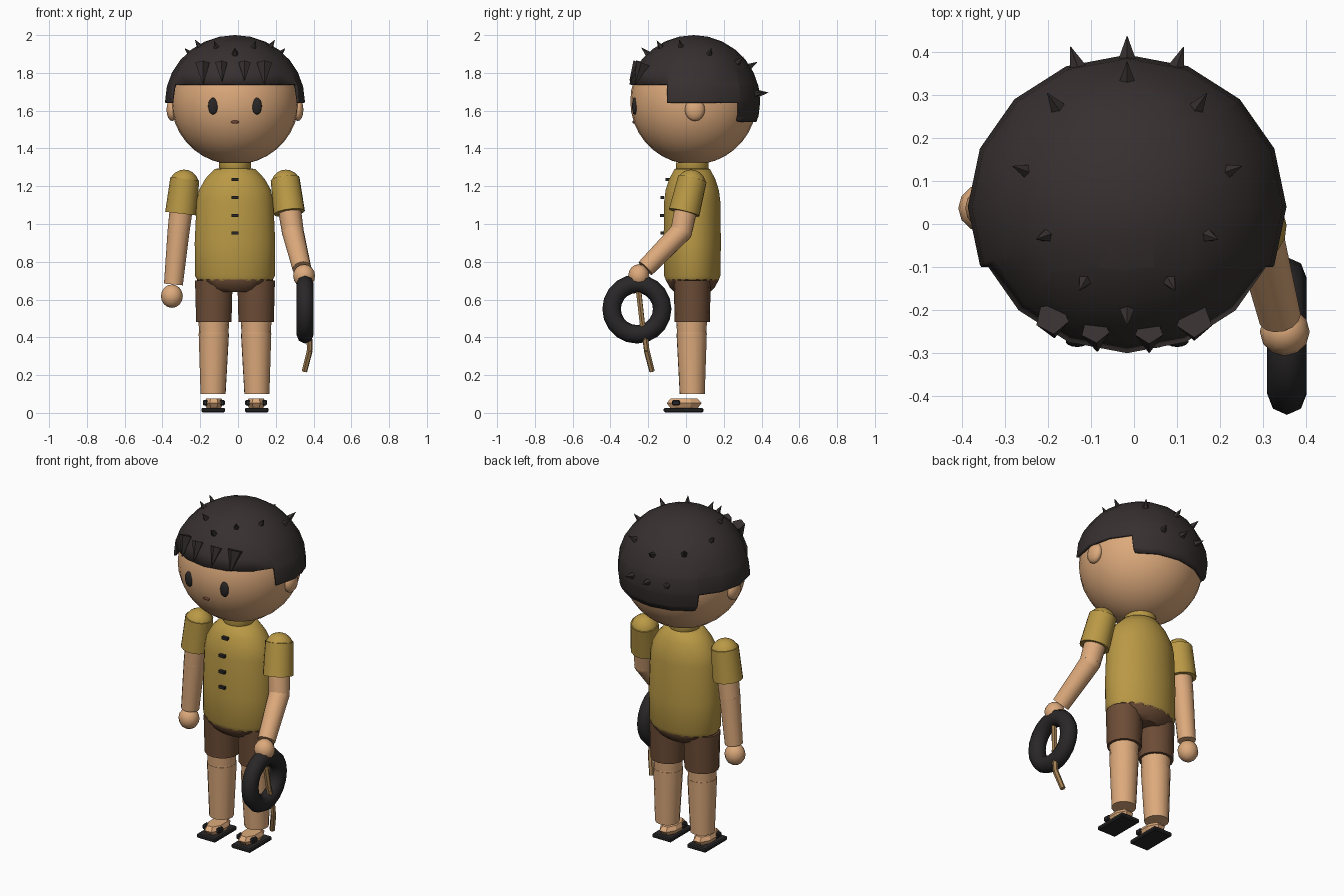
import bpy, bmesh, math
from mathutils import Vector, Matrix

if "Cube" in bpy.data.objects:
    bpy.data.objects.remove(bpy.data.objects["Cube"])

CX, CY = -0.016, 0.037          # centre line of the body


def material(name, rgb):
    m = bpy.data.materials.new(name)
    m.diffuse_color = (*rgb, 1)
    m.use_nodes = True
    m.node_tree.nodes["Principled BSDF"].inputs["Base Color"].default_value = m.diffuse_color
    return m


SKIN = material("skin", (0.72, 0.40, 0.20))
HAIR = material("hair dark brown", (0.038, 0.029, 0.029))
SHIRT = material("mustard cloth", (0.49, 0.32, 0.06))
SHORTS = material("brown cloth", (0.15, 0.073, 0.037))
RUBBER = material("black rubber", (0.022, 0.020, 0.020))
WOOD = material("wood", (0.36, 0.21, 0.085))
EYE = material("eye black", (0.022, 0.019, 0.019))
LIP = material("lip brown", (0.16, 0.06, 0.035))


def finish(name, bm, mat, angle=35):
    bmesh.ops.recalc_face_normals(bm, faces=bm.faces)
    me = bpy.data.meshes.new(name)
    for f in bm.faces:
        f.smooth = angle > 0
    bm.to_mesh(me)
    bm.free()
    if angle > 0:
        me.set_sharp_from_angle(angle=math.radians(angle))
    me.materials.append(mat)
    ob = bpy.data.objects.new(name, me)
    bpy.context.collection.objects.link(ob)
    return ob


def ellipsoid_bm(c, r, seg, rings):
    bm = bmesh.new()
    bmesh.ops.create_uvsphere(bm, u_segments=seg, v_segments=rings, radius=1)
    bmesh.ops.transform(bm, matrix=Matrix.Translation(c) @ Matrix.Diagonal((*r, 1)), verts=bm.verts)
    return bm


def ball(name, c, r, mat, seg=16, rings=10):
    return finish(name, ellipsoid_bm(c, r, seg, rings), mat, 60)


def limb(name, a, b, r0, r1, mat, n=12, angle=50):
    """Tapered round bar from a to b."""
    a, b = Vector(a), Vector(b)
    d = b - a
    bm = bmesh.new()
    bmesh.ops.create_cone(bm, cap_ends=True, segments=n, radius1=r0, radius2=r1, depth=d.length)
    rot = d.to_track_quat('Z', 'Y').to_matrix().to_4x4()
    bmesh.ops.transform(bm, matrix=Matrix.Translation((a + b) / 2) @ rot, verts=bm.verts)
    return finish(name, bm, mat, angle)


def loft(name, cx, cy, rows, mat, n=20, angle=40):
    """Stack of ellipses given as (z, x radius, y radius)."""
    bm = bmesh.new()
    loops = []
    for z, rx, ry in rows:
        loops.append([bm.verts.new((cx + rx * math.cos(t), cy + ry * math.sin(t), z))
                      for t in [2 * math.pi * (i + 0.5) / n for i in range(n)]])
    for p, q in zip(loops, loops[1:]):
        for i in range(n):
            j = (i + 1) % n
            bm.faces.new((p[i], p[j], q[j], q[i]))
    bm.faces.new(loops[0])
    bm.faces.new(loops[-1])
    return finish(name, bm, mat, angle)


def box(name, c, size, mat, bevel=0):
    bm = bmesh.new()
    bmesh.ops.create_cube(bm, size=1)
    bmesh.ops.transform(bm, matrix=Matrix.Translation(c) @ Matrix.Diagonal((*size, 1)), verts=bm.verts)
    if bevel:
        bmesh.ops.bevel(bm, geom=list(bm.edges), offset=bevel, segments=1, affect='EDGES')
    return finish(name, bm, mat, 0)


# head and face
HC = Vector((CX, 0.04, 1.65))
HR = Vector((0.338, 0.335, 0.335))
ball("head", HC, HR, SKIN, 28, 18)


def face_y(x, z):
    k = 1 - ((x - HC.x) / HR.x) ** 2 - ((z - HC.z) / HR.z) ** 2
    return HC.y - HR.y * math.sqrt(k)


for s, side in ((-1, "left"), (1, "right")):
    ex = CX + s * 0.116
    ball(side + "_eye", (ex, face_y(ex, 1.624) + 0.002, 1.624), (0.027, 0.014, 0.045), EYE, 14, 8)
    ball(side + "_ear", (CX + s * 0.333, 0.047, 1.605), (0.03, 0.053, 0.06), SKIN, 14, 8)
ball("mouth", (CX, face_y(CX, 1.54), 1.54), (0.022, 0.008, 0.009), LIP, 10, 6)

# hair cap, trimmed in three steps from fringe to nape
AR = Vector((0.37, 0.353, 0.35))
bm = ellipsoid_bm(HC, AR, 16, 14)
for co, no in (((0, -0.10, 0), (0, 1, 0)), ((0, 0.28, 0), (0, 1, 0)),
               ((0, 0, 1.74), (0, 0, 1)), ((0, 0, 1.64), (0, 0, 1)), ((0, 0, 1.54), (0, 0, 1))):
    bmesh.ops.bisect_plane(bm, geom=bm.verts[:] + bm.edges[:] + bm.faces[:], plane_co=co, plane_no=no)


def hair_line(y):
    return 1.74 if y < -0.10 else 1.64 if y < 0.28 else 1.54


drop = []
for f in bm.faces:
    c = f.calc_center_median()
    if c.z < hair_line(c.y):
        drop.append(f)
bmesh.ops.delete(bm, geom=drop, context='FACES')
cap = finish("hair_cap", bm, HAIR, 40)
rim = cap.modifiers.new("thickness", 'SOLIDIFY')
rim.thickness = 0.015
rim.offset = -1

# small hair tufts on the crown, (x offset, y offset, size)
tufts = [(0, 0.30, 1), (0, -0.245, 1)]
for s in (-1, 1):
    tufts += [(s * 0.165, 0.235, 1), (s * 0.24, 0.085, 0.9), (s * 0.19, -0.068, 0.9), (s * 0.10, -0.175, 0.9)]
dirs = []
for x, y, k in tufts:
    z = math.sqrt(1 - (x / AR.x) ** 2 - (y / AR.y) ** 2) * AR.z
    dirs.append((Vector((x, y, z)), k))
for x, y in ((0, 0.347), (-0.115, 0.325), (0.115, 0.325)):      # row at the back
    dirs.append((Vector((x, y, 0.04)), 1.15))
for i, (p, k) in enumerate(dirs):
    d = p.normalized()
    limb(f"hair_tuft_{i}", HC + p - d * 0.015, HC + p + d * 0.043 * k, 0.022 * k, 0.001, HAIR, 5, 0)

# fringe locks hanging over the forehead
for x, r, h in ((-0.185, 0.04, 0.11), (-0.085, 0.034, 0.095), (0.035, 0.034, 0.09), (0.14, 0.043, 0.11)):
    dy = -0.355 * math.sqrt(1 - ((x - CX) / 0.37) ** 2)
    limb(f"fringe_{x}", (x - 0.005 * (x < CX), HC.y + dy * 0.82, 1.85), (x, HC.y + dy * 0.96, 1.85 - h),
         r, 0.002, HAIR, 5, 0)

# shirt with collar and buttons
loft("shirt", CX, 0.033, [(0.70, 0.20, 0.14), (0.725, 0.213, 0.15), (0.90, 0.215, 0.153), (1.12, 0.205, 0.15),
                          (1.18, 0.192, 0.142), (1.24, 0.158, 0.122), (1.29, 0.11, 0.095), (1.295, 0.085, 0.086)],
     SHIRT, 24, 50)
loft("collar", CX, 0.033, [(1.28, 0.075, 0.08), (1.30, 0.086, 0.088), (1.325, 0.086, 0.088)], SHIRT)
loft("neck", CX, 0.035, [(1.29, 0.07, 0.07), (1.37, 0.07, 0.07)], SKIN)
for i, (z, y) in enumerate(((1.235, -0.098), (1.14, -0.126), (1.045, -0.127), (0.952, -0.124))):
    box(f"button_{i}", (CX, y, z), (0.037, 0.02, 0.015), EYE)

# hips of the shorts
loft("shorts_hip", CX, 0.033, [(0.64, 0.13, 0.095), (0.66, 0.165, 0.118), (0.705, 0.205, 0.143),
                               (0.73, 0.20, 0.14)], SHORTS)

# legs, feet and sandals
for s, side in ((-1, "left"), (1, "right")):
    x = CX + s * 0.112
    loft(side + "_shorts_leg", x, CY - 0.004, [(0.48, 0.096, 0.093), (0.70, 0.102, 0.098)], SHORTS, 14, 50)
    limb(side + "_thigh", (x, 0.03, 0.52), (x, 0.03, 0.41), 0.083, 0.077, SKIN, 16)
    ball(side + "_knee", (x, 0.03, 0.42), (0.079, 0.079, 0.06), SKIN)
    limb(side + "_calf", (x, 0.03, 0.42), (x + s * 0.004, 0.033, 0.10), 0.081, 0.067, SKIN, 16)
    loft(side + "_foot", x, -0.01, [(0.027, 0.042, 0.08), (0.052, 0.056, 0.10), (0.075, 0.044, 0.078)],
         SKIN, 8, 20)
    box(side + "_sandal_sole", (x + s * 0.003, -0.013, 0.015), (0.125, 0.21, 0.024), RUBBER, 0.006)
    for t in (-1, 1):
        box(f"{side}_sandal_strap_{t}", (x + t * 0.045, -0.053, 0.054), (0.026, 0.042, 0.03), RUBBER, 0.006)

# arms: shoulder, sleeve end, elbow, wrist, hand
arms = {
    "left": ((-0.285, 0.037, 1.21), (-0.303, 0.037, 1.055), (-0.315, 0.037, 0.96), (-0.342, 0.037, 0.68),
             (-0.35, 0.037, 0.618)),
    "right": ((0.253, 0.027, 1.21), (0.272, -0.01, 1.06), (0.29, -0.025, 0.96), (0.338, -0.215, 0.765),
              (0.35, -0.25, 0.725)),
}
for side, (sh, cuff, elbow, wrist, hand) in arms.items():
    sh_v, cuff_v = Vector(sh), Vector(cuff)
    top = sh_v + (sh_v - cuff_v).normalized() * 0.03
    ball(side + "_shoulder", sh, (0.078, 0.078, 0.078), SHIRT)
    limb(side + "_sleeve", top, cuff, 0.077, 0.083, SHIRT, 16)
    limb(side + "_upper_arm", sh, elbow, 0.064, 0.058, SKIN, 14)
    ball(side + "_elbow", elbow, (0.058, 0.058, 0.058), SKIN)
    limb(side + "_forearm", elbow, wrist, 0.058, 0.05, SKIN, 14)
    ball(side + "_hand", hand, (0.058, 0.056, 0.062), SKIN, 12, 8)

# tyre held upright in the right hand
bm = bmesh.new()
M, N = 20, 8
grid = []
for i in range(M):
    a = 2 * math.pi * i / M
    row = []
    for j in range(N):
        b = 2 * math.pi * j / N
        r = 0.134 + 0.049 * math.cos(b)
        row.append(bm.verts.new((0.355 + 0.046 * math.sin(b), -0.26 + r * math.cos(a), 0.55 + r * math.sin(a))))
    grid.append(row)
for i in range(M):
    for j in range(N):
        p, q, k = grid[i], grid[(i + 1) % M], (j + 1) % N
        bm.faces.new((p[j], q[j], q[k], p[k]))
finish("tyre", bm, RUBBER, 50)

# bent stick passing through the tyre
path = [(0.35, -0.257, 0.70), (0.368, -0.232, 0.48), (0.378, -0.215, 0.39), (0.38, -0.208, 0.33), (0.352, -0.18, 0.22)]
for i, (a, b) in enumerate(zip(path, path[1:])):
    limb(f"stick_{i}", a, b, 0.016, 0.015, WOOD, 6, 0)
